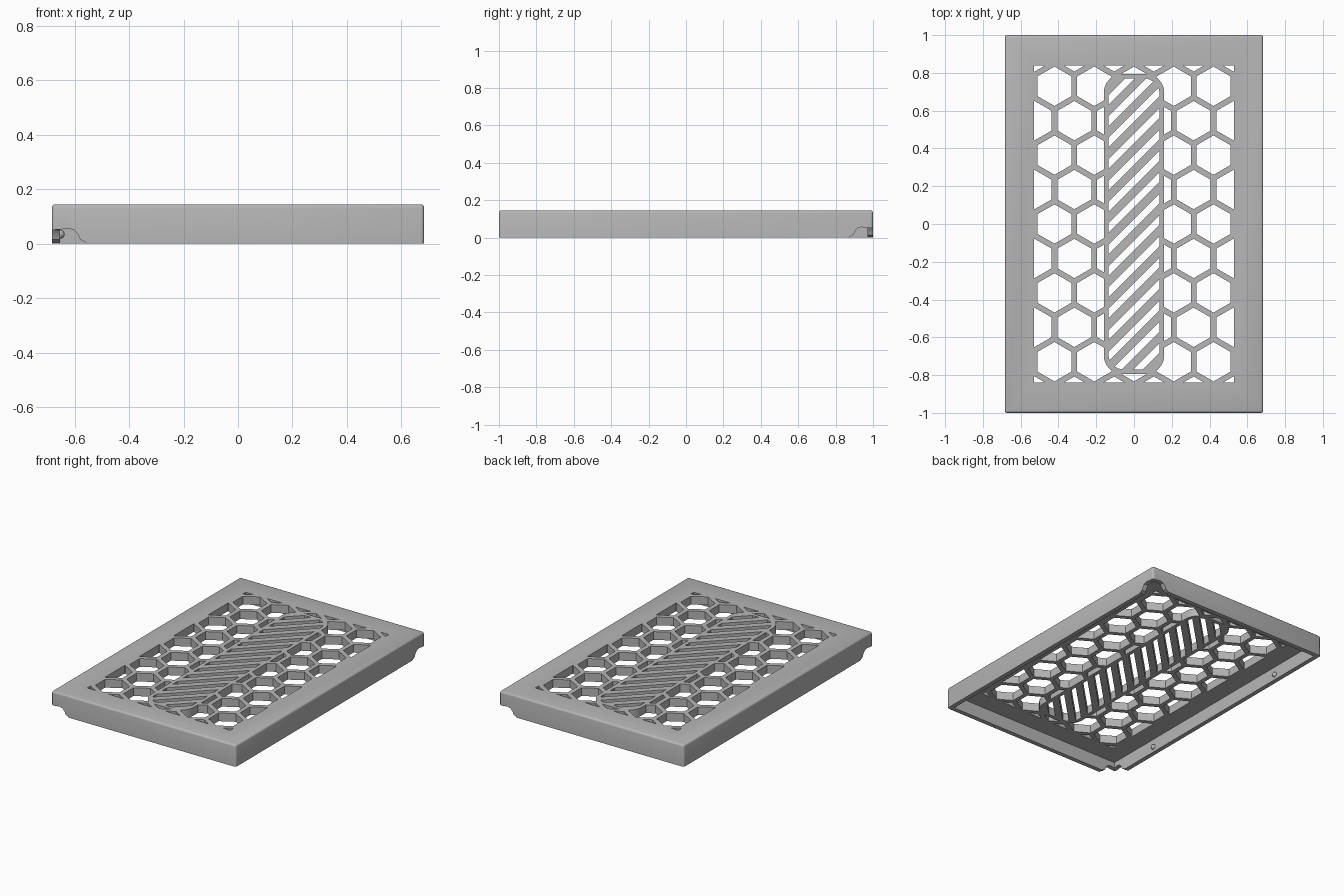
import bpy, bmesh, math
from mathutils import Vector

if "Cube" in bpy.data.objects:
    bpy.data.objects.remove(bpy.data.objects["Cube"], do_unlink=True)

HX, HY, HEIGHT = 0.684, 1.0, 0.145      # half width, half length, height
WALL, UNDERSIDE = 0.03, 0.09            # wall thickness, underside of top plate
PITCH, RIB = 0.2105, 0.03               # honeycomb spacing and rib width
WIN_X, WIN_Y = 0.53, 0.84               # half size of the grille window

grey = bpy.data.materials.new("light_grey")
grey.use_nodes = True
grey.diffuse_color = (0.47, 0.47, 0.47, 1)
grey.node_tree.nodes["Principled BSDF"].inputs["Base Color"].default_value = grey.diffuse_color


def add_object(name, bm):
    bmesh.ops.recalc_face_normals(bm, faces=bm.faces)
    mesh = bpy.data.meshes.new(name)
    bm.to_mesh(mesh)
    bm.free()
    mesh.materials.append(grey)
    obj = bpy.data.objects.new(name, mesh)
    bpy.context.collection.objects.link(obj)
    return obj


def prisms(name, outlines, sweep):
    """Extrude each closed outline of 3D points along a vector."""
    bm = bmesh.new()
    for outline in outlines:
        face = bm.faces.new([bm.verts.new(p) for p in outline])
        ext = bmesh.ops.extrude_face_region(bm, geom=[face], use_keep_orig=True)
        moved = [g for g in ext["geom"] if isinstance(g, bmesh.types.BMVert)]
        bmesh.ops.translate(bm, verts=moved, vec=sweep)
    return add_object(name, bm)


def box(name, hx, hy, z0, z1):
    corners = [(-hx, -hy, z0), (hx, -hy, z0), (hx, hy, z0), (-hx, hy, z0)]
    return prisms(name, [corners], (0, 0, z1 - z0))


def through_cut(name, polygons):
    return prisms(name, [[(p.x, p.y, 0.07) for p in poly] for poly in polygons], (0, 0, 0.1))


def clip(poly, normal, limit):
    """Keep the part of a convex polygon where point . normal <= limit."""
    n, out = Vector(normal), []
    for a, b in zip(poly, poly[1:] + poly[:1]):
        da, db = a.dot(n) - limit, b.dot(n) - limit
        if da <= 0:
            out.append(a)
        if da * db < 0:
            out.append(a.lerp(b, da / (da - db)))
    return out


def area(poly):
    return abs(sum(a.x * b.y - a.y * b.x for a, b in zip(poly, poly[1:] + poly[:1]))) / 2


def rounded_rect(hx, hy, r, steps=8):
    pts = []
    for k, (sx, sy) in enumerate([(1, 1), (-1, 1), (-1, -1), (1, -1)]):
        for i in range(steps + 1):
            a = (k + i / steps) * math.pi / 2
            pts.append(Vector((sx * (hx - r) + r * math.cos(a), sy * (hy - r) + r * math.sin(a))))
    return pts


def subtract(target, cutter):
    mod = target.modifiers.new("cut", "BOOLEAN")
    mod.operation, mod.solver, mod.object = "DIFFERENCE", "EXACT", cutter
    bpy.context.view_layer.update()
    mesh = bpy.data.meshes.new_from_object(target.evaluated_get(bpy.context.evaluated_depsgraph_get()))
    target.modifiers.clear()
    target.data = mesh
    bpy.data.objects.remove(cutter, do_unlink=True)


# Cover: box with softened top and corner edges
cover = box("vent_cover", HX, HY, 0, HEIGHT)
bm = bmesh.new()
bm.from_mesh(cover.data)
edges = [e for e in bm.edges if max(v.co.z for v in e.verts) > 0.1]
bmesh.ops.bevel(bm, geom=edges, offset=0.013, segments=3, profile=0.5, affect="EDGES")
bm.to_mesh(cover.data)
bm.free()

# Hollow underside
subtract(cover, box("cavity", HX - WALL, HY - WALL, -0.1, UNDERSIDE))

# Honeycomb openings, clipped to the window
radius = (PITCH - RIB) / math.sqrt(3)
cells = []
for row in range(-5, 6):
    for col in range(-3, 4):
        centre = Vector(((col + (row % 2) / 2) * PITCH, row * PITCH * math.sqrt(3) / 2))
        cell = [centre + radius * Vector((math.sin(k * math.pi / 3), math.cos(k * math.pi / 3)))
                for k in range(6)]
        for normal, limit in (((1, 0), WIN_X), ((-1, 0), WIN_X), ((0, 1), WIN_Y), ((0, -1), WIN_Y)):
            cell = clip(cell, normal, limit)
        if len(cell) > 2 and area(cell) > 0.0002:
            cells.append(cell)
honeycomb = through_cut("honeycomb", cells)

# Rounded centre panel stays solid where it crosses the honeycomb
panel = [(p.x, p.y, 0) for p in rounded_rect(0.16, 0.795, 0.1)]
subtract(honeycomb, prisms("panel", [panel], (0, 0, 0.3)))
subtract(cover, honeycomb)

# Diagonal slots in the centre panel
across = Vector((-1, 1)).normalized()
slots = []
for i in range(-12, 13):
    middle = i * 0.08
    slot = clip(rounded_rect(0.135, 0.77, 0.08), across, middle + 0.018)
    slot = clip(slot, -across, -(middle - 0.018))
    if len(slot) > 2 and area(slot) > 0.0005:
        slots.append(slot)
subtract(cover, through_cut("slots", slots))

# Cable notches at two opposite corners, through both walls
notch = [(-0.03, -0.03), (-0.03, 0.05), (0.03, 0.052), (0.06, 0.056), (0.083, 0.05),
         (0.098, 0.032), (0.104, 0.015), (0.125, 0.005), (0.14, -0.03)]
for s in (-1, 1):
    subtract(cover, prisms("end_notch", [[(s * (HX - d), s * (HY + 0.05), z) for d, z in notch]],
                           (0, -s * 0.1, 0)))
    subtract(cover, prisms("side_notch", [[(s * (HX + 0.05), s * (HY - d), z) for d, z in notch]],
                           (-s * 0.1, 0, 0)))

# Snap bumps on the inside of the long walls
bm = bmesh.new()
for sx in (-1, 1):
    for y in (-0.59, 0.59):
        ball = bmesh.ops.create_uvsphere(bm, u_segments=16, v_segments=8, radius=0.017)
        bmesh.ops.translate(bm, verts=ball["verts"], vec=(sx * (HX - WALL), y, 0.035))
bumps = add_object("snap_bumps", bm)

# Smooth shading with sharp edges kept
bpy.ops.object.select_all(action="DESELECT")
for obj in (cover, bumps):
    obj.select_set(True)
bpy.context.view_layer.objects.active = cover
bpy.ops.object.shade_smooth_by_angle(angle=math.radians(35))
